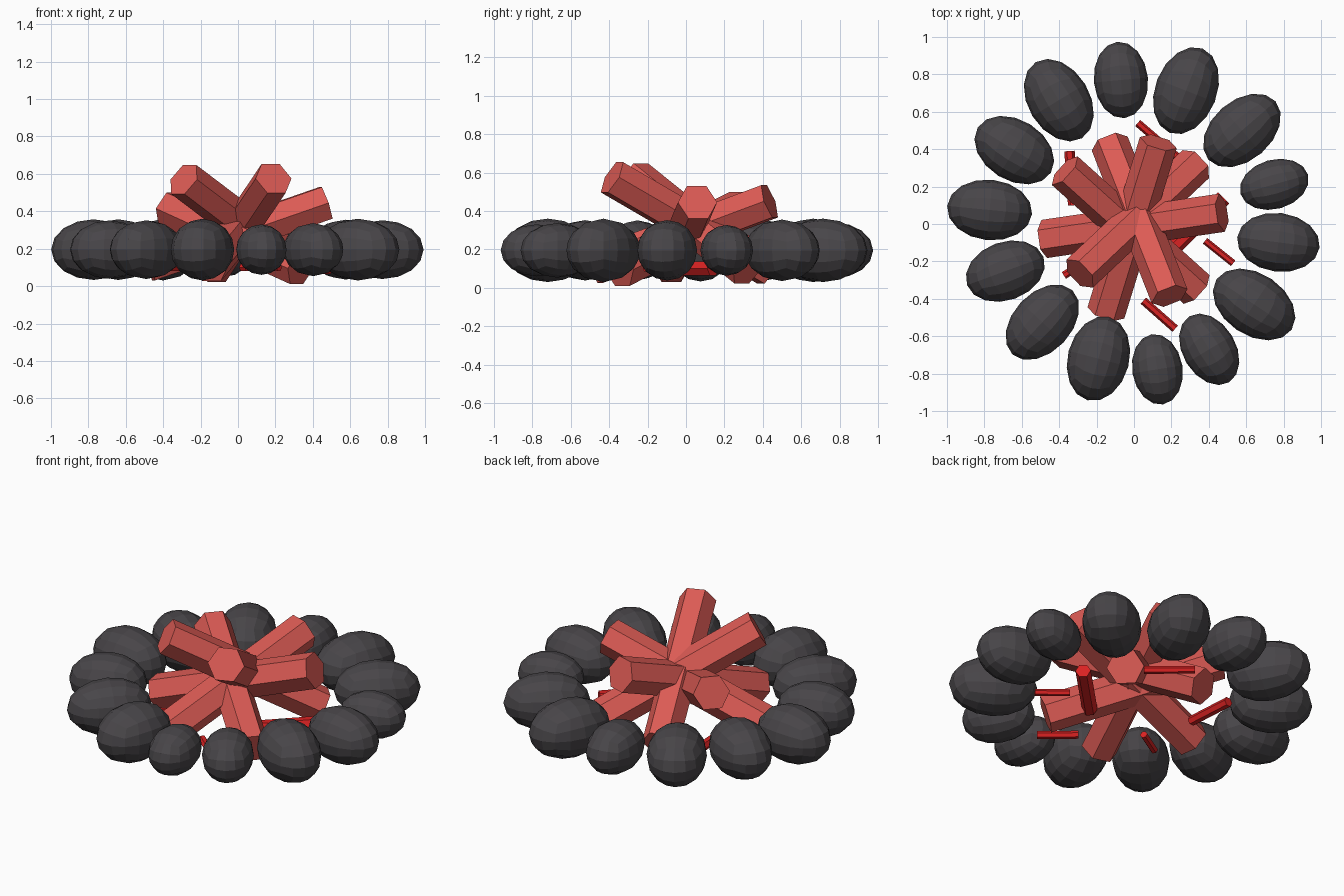
import bpy, bmesh, math
from mathutils import Vector, Matrix

if "Cube" in bpy.data.objects:
    bpy.data.objects.remove(bpy.data.objects["Cube"])


def material(name, rgb):
    m = bpy.data.materials.new(name)
    m.diffuse_color = (*rgb, 1)
    m.use_nodes = True
    m.node_tree.nodes["Principled BSDF"].inputs["Base Color"].default_value = m.diffuse_color
    return m


STONE = material("charcoal stone", (0.065, 0.060, 0.066))
WOOD = material("light red wood", (0.72, 0.105, 0.09))
TWIG = material("deep red twig", (0.70, 0.016, 0.016))


def finish(bm, name, mat):
    bmesh.ops.recalc_face_normals(bm, faces=bm.faces)
    me = bpy.data.meshes.new(name)
    bm.to_mesh(me)
    bm.free()
    me.materials.append(mat)
    ob = bpy.data.objects.new(name, me)
    bpy.context.collection.objects.link(ob)
    return ob


def stone(name, x, y, half_len, half_wid):
    """Faceted quad sphere stretched along its direction from the centre."""
    bm = bmesh.new()
    bmesh.ops.create_cube(bm, size=2)
    bmesh.ops.subdivide_edges(bm, edges=bm.edges[:], cuts=3, use_grid_fill=True)
    for v in bm.verts:
        v.co = Vector([math.tan(c * math.pi / 4) for c in v.co]).normalized()
    bm.transform(Matrix.Translation((x, y, 0.195))
                 @ Matrix.Rotation(math.atan2(y, x), 4, 'Z')
                 @ Matrix.Diagonal((half_len, half_wid, half_wid, 1)))
    finish(bm, name, STONE)


def hex_bar(name, a, b, radius, mat):
    """Six-sided bar from a to b with a flat side on top."""
    a, b = Vector(a), Vector(b)
    d = (b - a).normalized()
    side = d.cross(Vector((0, 0, 1))).normalized()
    up = side.cross(d)
    bm = bmesh.new()
    rings = []
    for p in (a, b):
        rings.append([bm.verts.new(p + radius * (side * math.cos(k * math.pi / 3)
                                                 + up * math.sin(k * math.pi / 3)))
                      for k in range(6)])
    for k in range(6):
        n = (k + 1) % 6
        bm.faces.new((rings[0][k], rings[0][n], rings[1][n], rings[1][k]))
    for r in rings:
        bm.faces.new(r)
    finish(bm, name, mat)


# Ring of stones: x, y, half length, half width
stones = [
    (-0.07, 0.77, 0.205, 0.145), (0.278, 0.713, 0.242, 0.165),
    (0.577, 0.50, 0.238, 0.160), (0.75, 0.212, 0.188, 0.132),
    (0.772, -0.098, 0.222, 0.157), (0.642, -0.43, 0.242, 0.165),
    (0.402, -0.67, 0.206, 0.142), (0.125, -0.777, 0.19, 0.135),
    (-0.19, -0.72, 0.23, 0.165), (-0.49, -0.525, 0.235, 0.157),
    (-0.688, -0.252, 0.218, 0.156), (-0.772, 0.075, 0.228, 0.162),
    (-0.64, 0.395, 0.230, 0.162), (-0.402, 0.662, 0.238, 0.165),
]
for i, s in enumerate(stones):
    stone(f"ring_stone_{i + 1}", *s)

# Five logs crossing at the middle: raised end, ground end
logs = [
    ((0.19, -0.385, 0.575), (-0.13, 0.43, 0.10)),
    ((-0.29, -0.265, 0.57), (0.33, 0.32, 0.10)),
    ((0.47, 0.06, 0.445), (-0.48, -0.08, 0.115)),
    ((0.13, 0.435, 0.45), (-0.15, -0.475, 0.11)),
    ((-0.37, 0.285, 0.415), (0.335, -0.35, 0.095)),
]
for i, (a, b) in enumerate(logs):
    hex_bar(f"log_{i + 1}", a, b, 0.103, WOOD)

# Kindling lying low between the logs: x1, y1, x2, y2, radius
twigs = [
    (0.48, 0.14, 0.18, -0.16, 0.042), (0.02, 0.54, 0.23, 0.36, 0.021),
    (0.38, -0.09, 0.53, -0.21, 0.019), (0.05, -0.41, 0.22, -0.56, 0.022),
    (-0.345, 0.39, -0.325, 0.10, 0.028), (-0.375, -0.275, -0.22, -0.18, 0.021),
]
for i, (x1, y1, x2, y2, r) in enumerate(twigs):
    hex_bar(f"twig_{i + 1}", (x1, y1, 0.10), (x2, y2, 0.10), r, TWIG)
